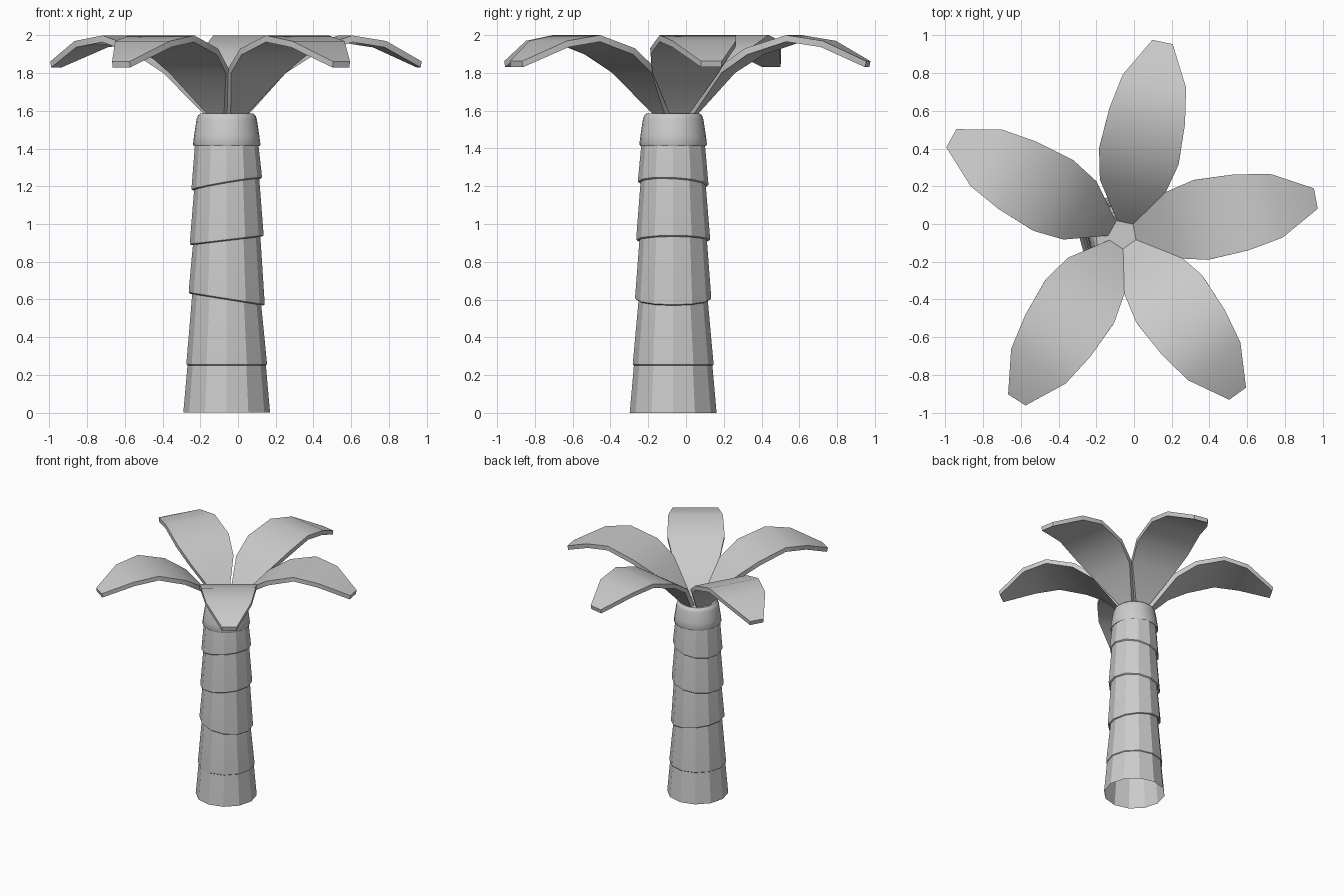
import bpy, bmesh
from math import sin, cos, radians, pi

if "Cube" in bpy.data.objects:
    bpy.data.objects.remove(bpy.data.objects["Cube"])

CX, CY = -0.06, -0.068   # trunk axis
LX, LY = -0.06, -0.055   # crown axis


def loft(name, rings, cap_start, cap_end, angle):
    """Skin a list of equal-length closed point rings."""
    bm = bmesh.new()
    rows = [[bm.verts.new(p) for p in ring] for ring in rings]
    n = len(rows[0])
    for a, b in zip(rows, rows[1:]):
        for i in range(n):
            j = (i + 1) % n
            bm.faces.new((a[i], a[j], b[j], b[i]))
    if cap_start:
        bm.faces.new(rows[0][::-1])
    if cap_end:
        bm.faces.new(rows[-1])
    bmesh.ops.recalc_face_normals(bm, faces=bm.faces)
    me = bpy.data.meshes.new(name)
    bm.to_mesh(me)
    bm.free()
    ob = bpy.data.objects.new(name, me)
    bpy.context.collection.objects.link(ob)
    bpy.ops.object.select_all(action='DESELECT')
    ob.select_set(True)
    bpy.context.view_layer.objects.active = ob
    bpy.ops.object.shade_smooth_by_angle(angle=radians(angle))
    return ob


def ring(r, z, sx=0.0, sy=0.0, n=12):
    """Horizontal ring, optionally tilted by slopes sx and sy."""
    pts = []
    for i in range(n):
        a = 2 * pi * i / n
        x, y = r * cos(a), r * sin(a)
        pts.append((CX + x, CY + y, z + sx * x + sy * y))
    return pts


# Trunk: stacked tapering sections with tilted overhanging lips, open below
# (lip height, lip radius, neck radius below lip, x slope, y slope)
lips = [(0.255, 0.213, 0.207, 0.0, 0.0),
        (0.605, 0.201, 0.182, -0.16, 0.0),
        (0.917, 0.195, 0.178, 0.12, 0.0),
        (1.215, 0.186, 0.172, 0.17, -0.05)]
rings = [ring(0.23, 0.0)]
for z, r, neck, sx, sy in lips:
    rings += [ring(neck, z + 0.005, sx, sy), ring(r - 0.007, z - 0.006, sx, sy),
              ring(r, z, sx, sy), ring(r, z + 0.014, sx, sy)]
rings.append(ring(0.168, 1.425))
loft("trunk", rings, False, False, 25)

# Rounded collar at the top of the trunk
collar = [(0.166, 1.42), (0.175, 1.414), (0.179, 1.422), (0.173, 1.47),
          (0.160, 1.555), (0.153, 1.575), (0.140, 1.586)]
loft("trunk_collar", [ring(r, z, n=24) for r, z in collar], False, True, 40)

# Fronds: flat-section blades that rise, arch over and droop
# (top distance, top z, bottom distance, bottom z, width)
blade = [(0.055, 1.575, 0.088, 1.555, 0.075),
         (0.260, 1.825, 0.285, 1.800, 0.355),
         (0.420, 1.930, 0.432, 1.897, 0.430),
         (0.640, 2.000, 0.640, 1.965, 0.410),
         (0.830, 1.970, 0.820, 1.937, 0.343),
         (1.042, 1.862, 1.036, 1.830, 0.110)]


def frond(index, degrees):
    c, s = cos(radians(degrees)), sin(radians(degrees))

    def place(d, w, z):
        return (LX + d * c - w * s, LY + d * s + w * c, z)
    sections = [[place(dt, -w / 2, zt), place(dt, w / 2, zt),
                 place(db, w / 2, zb), place(db, -w / 2, zb)]
                for dt, zt, db, zb, w in blade]
    loft(f"frond_{index}", sections, True, True, 30)


for k, deg in enumerate((10.5, 78.3, 150.7, 237.4, 305.8)):
    frond(k + 1, deg)
